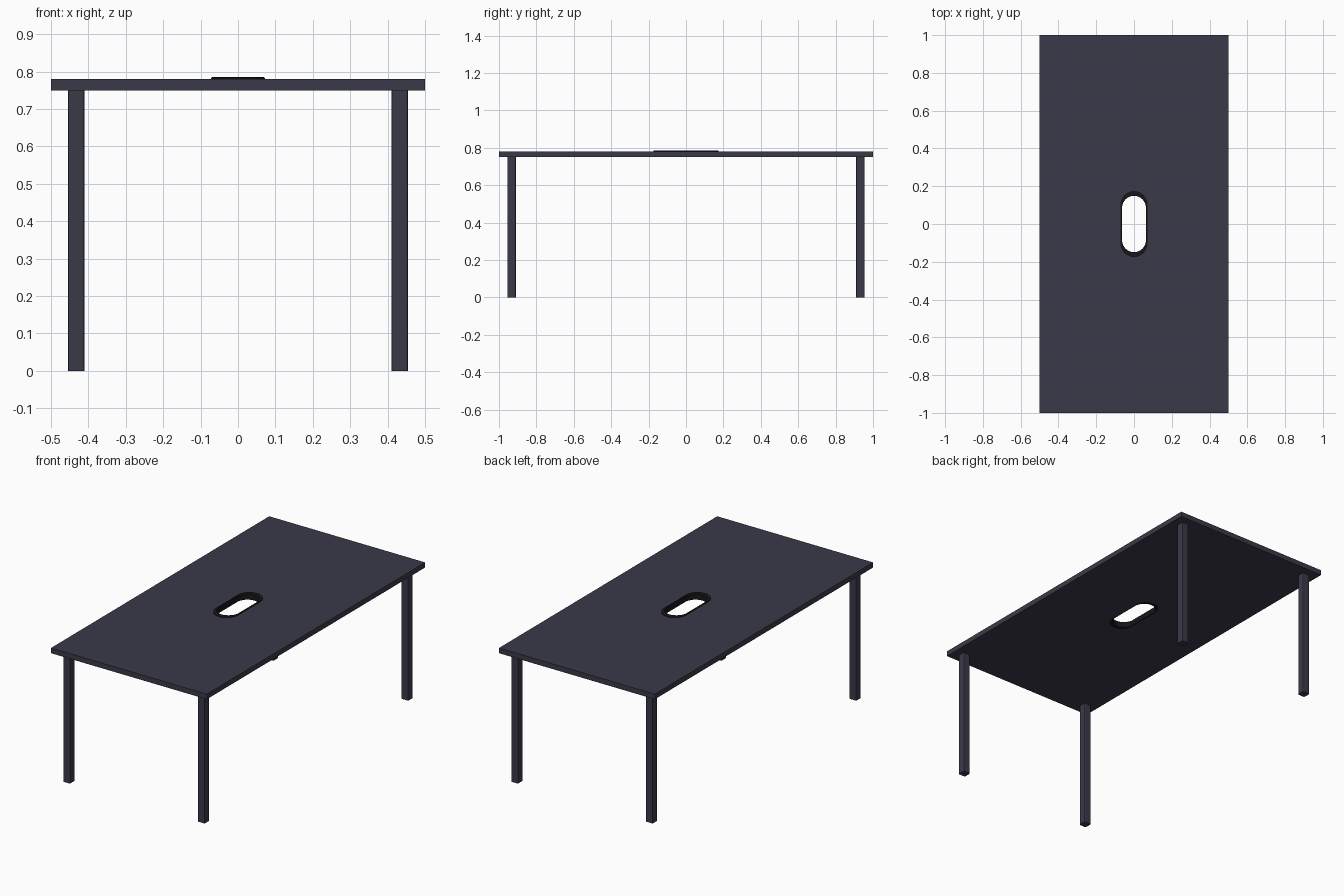
import bpy, bmesh, math

if "Cube" in bpy.data.objects:
    bpy.data.objects.remove(bpy.data.objects["Cube"])


def material(name, rgb):
    m = bpy.data.materials.new(name)
    m.diffuse_color = (*rgb, 1)
    m.use_nodes = True
    m.node_tree.nodes["Principled BSDF"].inputs["Base Color"].default_value = m.diffuse_color
    return m


slate = material("slate", (0.042, 0.042, 0.068))
black = material("black", (0.008, 0.008, 0.009))


def finish(bm, name, mat):
    bmesh.ops.recalc_face_normals(bm, faces=bm.faces)
    me = bpy.data.meshes.new(name)
    bm.to_mesh(me)
    bm.free()
    ob = bpy.data.objects.new(name, me)
    bpy.context.collection.objects.link(ob)
    me.materials.append(mat)
    return ob


def slot(hx, hy, n=16):
    """Outline of a round-ended slot, counter-clockwise."""
    pts = []
    for start, cy in ((0, hy - hx), (math.pi, hx - hy)):
        for i in range(n + 1):
            a = start + math.pi * i / n
            pts.append((hx * math.cos(a), cy + hx * math.sin(a)))
    return pts


def box(name, size, loc, mat, bevel=0):
    bm = bmesh.new()
    bmesh.ops.create_cube(bm, size=1)
    bmesh.ops.scale(bm, vec=size, verts=bm.verts)
    bmesh.ops.translate(bm, vec=loc, verts=bm.verts)
    if bevel:
        upright = [e for e in bm.edges
                   if abs(e.verts[0].co.z - e.verts[1].co.z) > 0.1]
        bmesh.ops.bevel(bm, geom=upright, offset=bevel, segments=2,
                        profile=0.5, affect='EDGES')
    return finish(bm, name, mat)


# Tabletop with a slot: outline and hole filled, then extruded
bm = bmesh.new()
for loop in ([(-.5, -1), (.5, -1), (.5, 1), (-.5, 1)], slot(0.069, 0.172)):
    vs = [bm.verts.new((x, y, 0.75)) for x, y in loop]
    for a, b in zip(vs, vs[1:] + vs[:1]):
        bm.edges.new((a, b))
bmesh.ops.triangle_fill(bm, edges=bm.edges[:], use_beauty=True)
ext = bmesh.ops.extrude_face_region(bm, geom=bm.faces[:], use_keep_orig=True)
top = [v for v in ext["geom"] if isinstance(v, bmesh.types.BMVert)]
bmesh.ops.translate(bm, vec=(0, 0, 0.03), verts=top)
finish(bm, "tabletop", slate)

# Cable slot liner: (half width, half length, z) around its cross-section
section = [(0.069, 0.172, 0.75), (0.069, 0.172, 0.78), (0.072, 0.175, 0.78),
           (0.072, 0.175, 0.783), (0.069, 0.172, 0.785),
           (0.066, 0.152, 0.785), (0.063, 0.149, 0.783), (0.063, 0.149, 0.75)]
bm = bmesh.new()
rings = [[bm.verts.new((x, y, z)) for x, y in slot(hx, hy)]
         for hx, hy, z in section]
for r, s in zip(rings, rings[1:] + rings[:1]):
    for i in range(len(r)):
        j = (i + 1) % len(r)
        bm.faces.new((r[i], r[j], s[j], s[i]))
liner = finish(bm, "cable_slot_liner", black)
bpy.context.view_layer.objects.active = liner
liner.select_set(True)
bpy.ops.object.shade_smooth_by_angle(angle=math.radians(30))

# Four legs with softened upright edges
for sx, side in ((-1, "left"), (1, "right")):
    for sy, end in ((-1, "front"), (1, "back")):
        box(f"{end}_{side}_leg", (0.045, 0.045, 0.75),
            (sx * 0.4325, sy * 0.9325, 0.375), slate, bevel=0.006)
